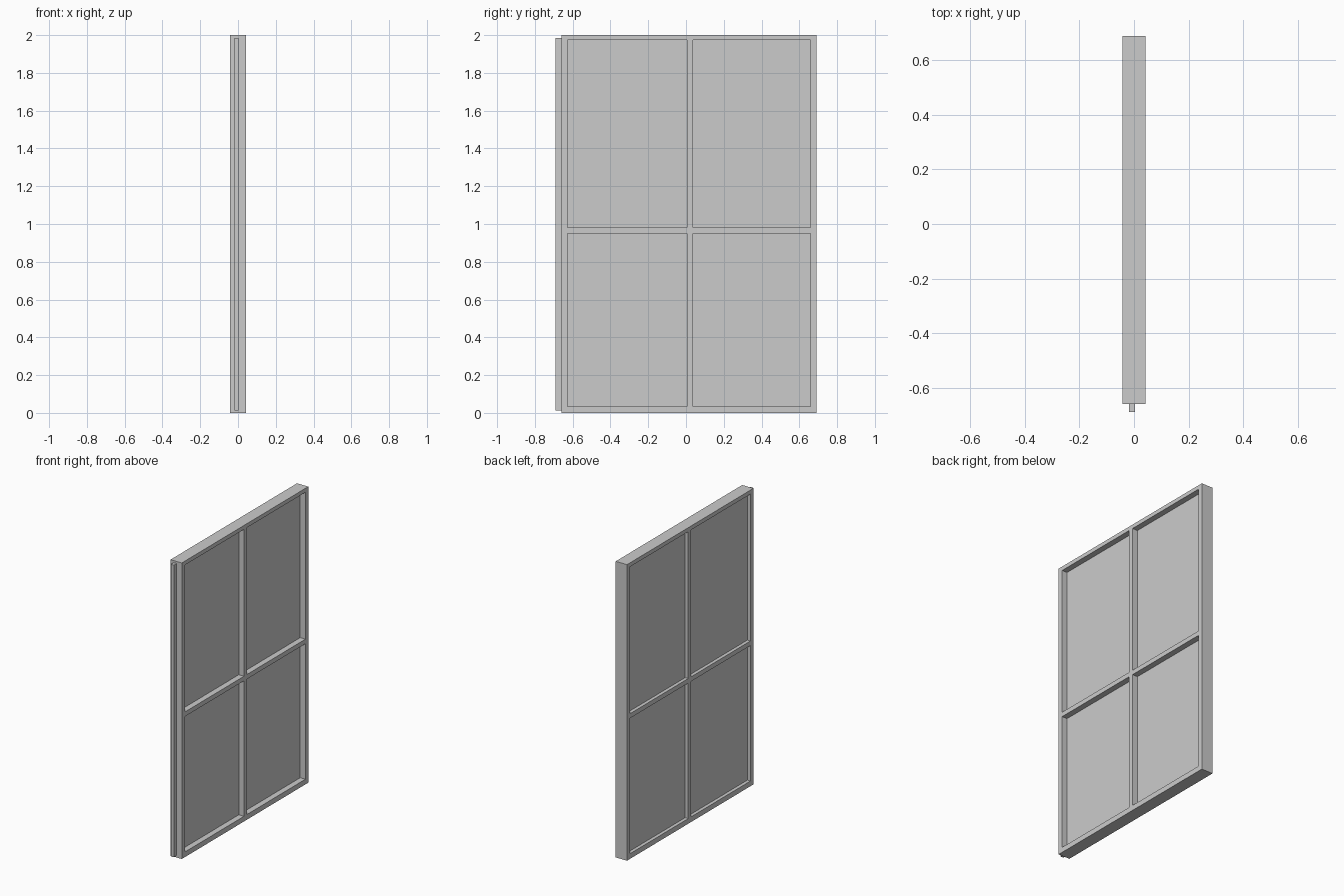
import bpy, bmesh
from mathutils import Vector

if "Cube" in bpy.data.objects:
    bpy.data.objects.remove(bpy.data.objects["Cube"])

# Grid lines of the frame: even-numbered cells are bars, odd ones are openings
Y = [-0.66, -0.628, 0.004, 0.036, 0.66, 0.69]
Z = [0.0, 0.035, 0.95, 0.981, 1.973, 2.0]
HALF_DEPTH = 0.042
PANE_X = (-0.019, 0.003)


def add_object(name, bm):
    bmesh.ops.recalc_face_normals(bm, faces=bm.faces)
    mesh = bpy.data.meshes.new(name)
    bm.to_mesh(mesh)
    bm.free()
    obj = bpy.data.objects.new(name, mesh)
    bpy.context.collection.objects.link(obj)
    return obj


# Window frame: flat lattice with four openings, extruded to its depth
bm = bmesh.new()
verts = [[bm.verts.new((-HALF_DEPTH, y, z)) for z in Z] for y in Y]
for i in range(len(Y) - 1):
    for j in range(len(Z) - 1):
        if i % 2 and j % 2:
            continue
        bm.faces.new((verts[i][j], verts[i + 1][j],
                      verts[i + 1][j + 1], verts[i][j + 1]))
ext = bmesh.ops.extrude_face_region(bm, geom=bm.faces[:], use_keep_orig=True)
moved = [g for g in ext["geom"] if isinstance(g, bmesh.types.BMVert)]
bmesh.ops.translate(bm, verts=moved, vec=(2 * HALF_DEPTH, 0, 0))
add_object("window_frame", bm)

# Pane: thin slab behind the openings, its edge standing out past one stile
lo = Vector((PANE_X[0], -0.69, 0.013))
hi = Vector((PANE_X[1], 0.675, 1.986))
bm = bmesh.new()
bmesh.ops.create_cube(bm, size=1)
bmesh.ops.scale(bm, vec=hi - lo, verts=bm.verts)
bmesh.ops.translate(bm, vec=(lo + hi) / 2, verts=bm.verts)
add_object("pane", bm)
